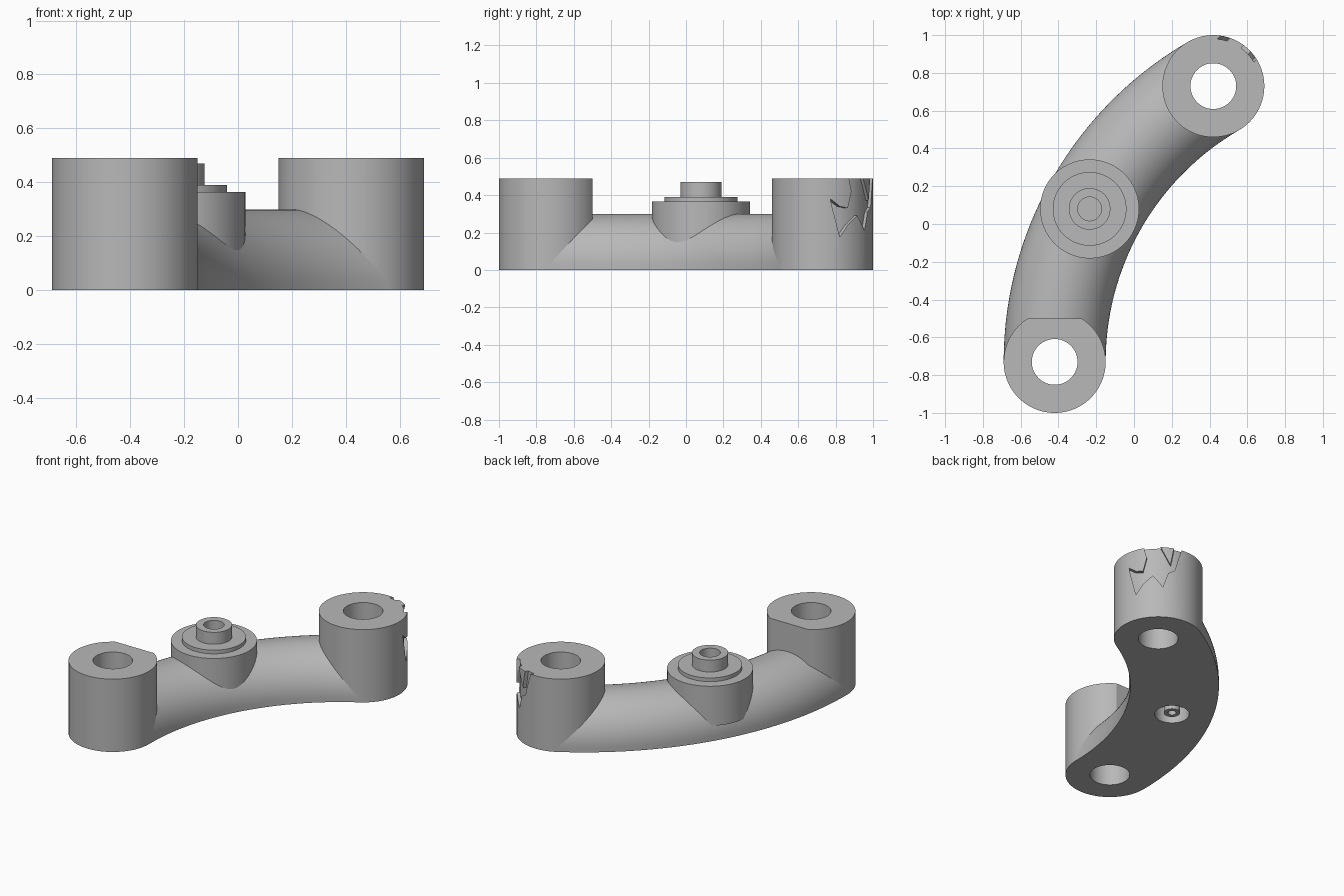
import bpy, bmesh
from math import sin, cos, pi, radians, hypot

if "Cube" in bpy.data.objects:
    bpy.data.objects.remove(bpy.data.objects["Cube"])

# Single grey material
GREY = (0.48, 0.48, 0.48, 1)
grey = bpy.data.materials.new("plain_grey")
grey.use_nodes = True
grey.diffuse_color = GREY
grey.node_tree.nodes["Principled BSDF"].inputs["Base Color"].default_value = GREY

SEG = 96
POST_R, POST_H, BORE_R = 0.27, 0.49, 0.122
FRONT, BACK, MIDDLE = (-0.42, -0.73), (0.42, 0.73), (-0.235, 0.08)


def make(name, bm):
    bmesh.ops.recalc_face_normals(bm, faces=bm.faces)
    mesh = bpy.data.meshes.new(name)
    bm.to_mesh(mesh)
    bm.free()
    mesh.materials.append(grey)
    ob = bpy.data.objects.new(name, mesh)
    bpy.context.collection.objects.link(ob)
    return ob


def skin(name, rings, loop):
    """Join equal closed rings of points, either in a loop or with end caps."""
    bm = bmesh.new()
    rows = [[bm.verts.new(p) for p in ring] for ring in rings]
    n = len(rows[0])
    for k in range(len(rows) if loop else len(rows) - 1):
        a, b = rows[k], rows[(k + 1) % len(rows)]
        for i in range(n):
            j = (i + 1) % n
            bm.faces.new((a[i], a[j], b[j], b[i]))
    if not loop:
        bm.faces.new(rows[0])
        bm.faces.new(rows[-1])
    return make(name, bm)


def lathe(name, centre, profile, closed=True):
    """Turn an (r, z) profile around a vertical axis."""
    def ring(r, z):
        return [(centre[0] + r * cos(2 * pi * i / SEG),
                 centre[1] + r * sin(2 * pi * i / SEG), z) for i in range(SEG)]
    return skin(name, [ring(r, z) for r, z in profile], closed)


def cylinder(name, centre, r, z0, z1):
    return lathe(name, centre, [(r, z0), (r, z1)], False)


def tube(name, centre, r0, r1, z0, z1):
    return lathe(name, centre, [(r1, z0), (r1, z1), (r0, z1), (r0, z0)])


def boolean(ob, cutter, operation="DIFFERENCE"):
    mod = ob.modifiers.new("cut", "BOOLEAN")
    mod.operation, mod.object, mod.solver = operation, cutter, "EXACT"
    bpy.context.view_layer.update()
    graph = bpy.context.evaluated_depsgraph_get()
    mesh = bpy.data.meshes.new_from_object(ob.evaluated_get(graph))
    ob.modifiers.clear()
    ob.data = mesh
    bpy.data.objects.remove(cutter)


# Curved half-round bar between the two posts
dx, dy = BACK[0] - FRONT[0], BACK[1] - FRONT[1]
arc_r = hypot(dx, dy) ** 2 / (2 * dx)
cx, cy = FRONT[0] + arc_r, FRONT[1]
section = [(POST_R, 0)] + [(POST_R * cos(pi * i / 40), 0.03 + POST_R * sin(pi * i / 40))
                           for i in range(41)] + [(-POST_R, 0)]
rings = []
for k in range(61):
    a = radians(k)
    rings.append([(cx - (arc_r + u) * cos(a), cy + (arc_r + u) * sin(a), z) for u, z in section])
bar = skin("curved_bar", rings, False)
for centre, r in ((FRONT, BORE_R), (BACK, BORE_R), (MIDDLE, 0.105)):
    boolean(bar, cylinder("bore_cutter", centre, r, -0.1, 0.6))

# Bored end posts
front_post = tube("front_post", FRONT, BORE_R - 0.001, POST_R, 0, POST_H)
back_post = tube("back_post", BACK, BORE_R - 0.001, POST_R, 0, POST_H)

# Flat on the inner side of the front post
bm = bmesh.new()
bmesh.ops.create_cube(bm, size=1)
bmesh.ops.translate(bm, verts=bm.verts, vec=(FRONT[0], 0, 0.3))
boolean(front_post, make("flat_cutter", bm))

# Shallow jagged recess on the outer wall of the back post: (angle, height)
outline = [(9, 0.38), (11, 0.335), (20, 0.175), (30, 0.24), (43, 0.29), (50, 0.25),
           (56, 0.21), (63, 0.31), (72, 0.335), (77, 0.42), (84, 0.52), (72, 0.52),
           (66, 0.37), (50, 0.52), (30, 0.52), (35, 0.42), (30, 0.33), (20, 0.34)]
aim = radians(47)


def slab(depth):
    pts = []
    for angle, z in outline:
        u = POST_R * sin(radians(angle) - aim)
        pts.append((BACK[0] + depth * cos(aim) - u * sin(aim),
                    BACK[1] + depth * sin(aim) + u * cos(aim), z))
    return pts


recess = skin("recess_cutter", [slab(0.05), slab(0.4)], False)
boolean(recess, tube("shell_cutter", BACK, POST_R - 0.02, POST_R + 0.05, 0.1, 0.6), "INTERSECT")
boolean(back_post, recess)

# Stepped boss with a blind top hole, and a hollow pin in the recess below
boss = lathe("stepped_boss", MIDDLE, [
    (0.0005, 0.40), (0.063, 0.40), (0.063, 0.47), (0.11, 0.47), (0.11, 0.39), (0.195, 0.39),
    (0.195, 0.365), (0.262, 0.365), (0.262, 0.10), (0.104, 0.10), (0.104, 0.25), (0.05, 0.25),
    (0.05, 0.01), (0.025, 0.01), (0.025, 0.10), (0.0005, 0.10)], False)

# Smooth round walls, crisp edges
bpy.ops.object.select_all(action="DESELECT")
for ob in (bar, front_post, back_post, boss):
    ob.select_set(True)
    bpy.context.view_layer.objects.active = ob
bpy.ops.object.shade_smooth_by_angle(angle=radians(30))
